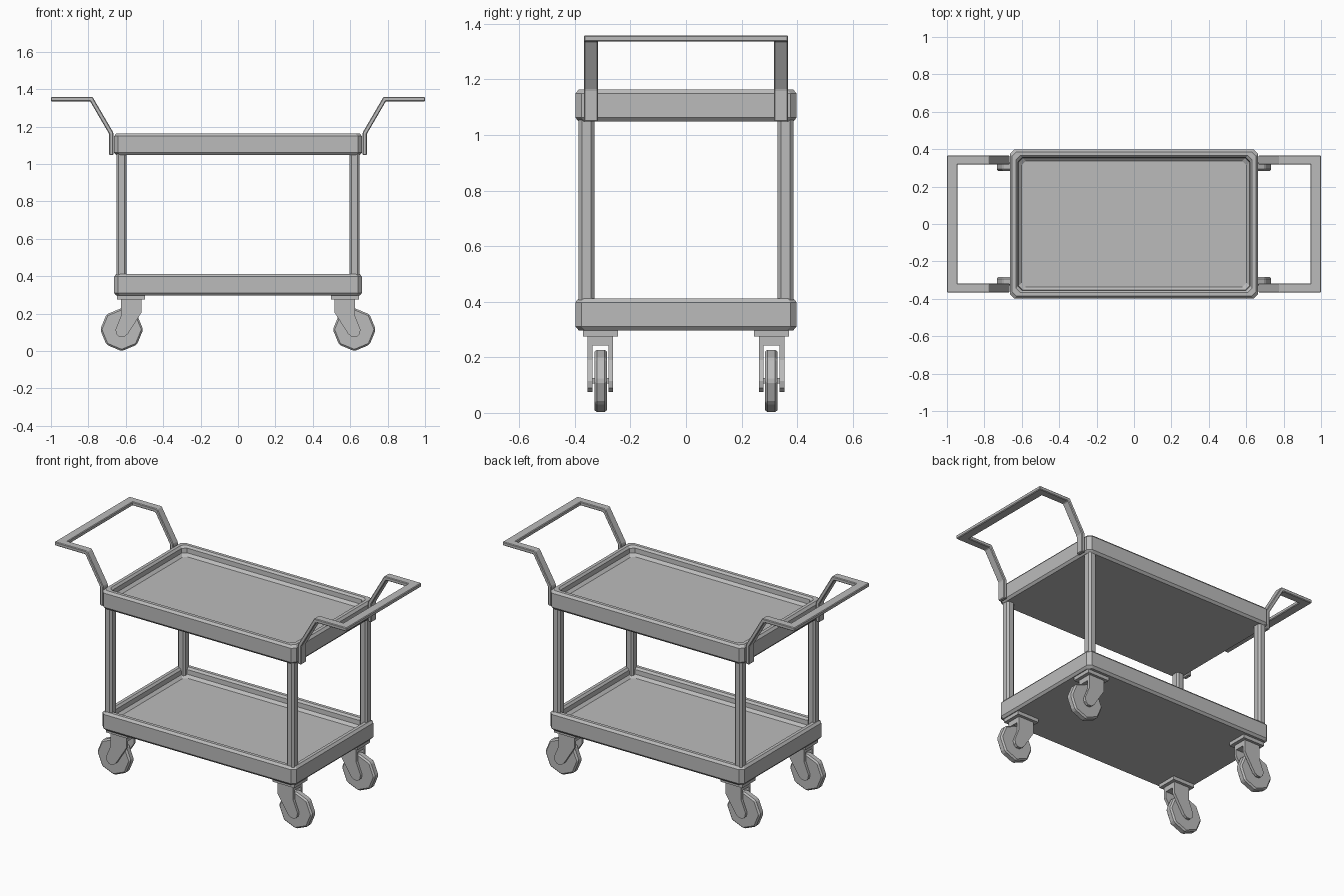
import bpy, bmesh
from math import cos, sin, pi
from mathutils import Vector

cube = bpy.data.objects.get("Cube")
if cube:
    bpy.data.objects.remove(cube, do_unlink=True)

grey = bpy.data.materials.new("plain grey")
grey.use_nodes = True
COLOUR = (0.5, 0.5, 0.5, 1)
grey.diffuse_color = COLOUR
grey.node_tree.nodes["Principled BSDF"].inputs["Base Color"].default_value = COLOUR


def finish(name, bm, sx=1, sy=1):
    """Mirror the mesh by sign, fix its normals and link it as an object."""
    for v in bm.verts:
        v.co.x *= sx
        v.co.y *= sy
    bmesh.ops.recalc_face_normals(bm, faces=bm.faces)
    mesh = bpy.data.meshes.new(name)
    bm.to_mesh(mesh)
    bm.free()
    mesh.materials.append(grey)
    obj = bpy.data.objects.new(name, mesh)
    bpy.context.collection.objects.link(obj)
    return obj


def prism(name, outline, y0, y1, bevel=0, sx=1, sy=1):
    """Extrude an (x, z) outline along y, with chamfered edges."""
    bm = bmesh.new()
    face = bm.faces.new([bm.verts.new((x, y0, z)) for x, z in outline])
    ext = bmesh.ops.extrude_face_region(bm, geom=[face])["geom"]
    moved = [g for g in ext if isinstance(g, bmesh.types.BMVert)]
    bmesh.ops.translate(bm, verts=moved, vec=(0, y1 - y0, 0))
    if bevel:
        bmesh.ops.bevel(bm, geom=bm.edges[:], offset=bevel, segments=1,
                        affect='EDGES', profile=0.5)
    return finish(name, bm, sx, sy)


def box(name, x, y, z, bevel=0, sx=1, sy=1):
    outline = [(x[0], z[0]), (x[1], z[0]), (x[1], z[1]), (x[0], z[1])]
    return prism(name, outline, y[0], y[1], bevel, sx, sy)


def loft(name, centre, half, corner, profile, sx=1, sy=1):
    """Stack chamfered rectangles given as (inset, z) and skin them."""
    bm = bmesh.new()
    rings = []
    for inset, z in profile:
        a, b = half[0] - inset, half[1] - inset
        pts = [(a, b - corner), (a - corner, b), (corner - a, b), (-a, b - corner),
               (-a, corner - b), (corner - a, -b), (a - corner, -b), (a, corner - b)]
        rings.append([bm.verts.new((centre[0] + x, centre[1] + y, z)) for x, y in pts])
    for lo, hi in zip(rings, rings[1:]):
        for i in range(8):
            j = (i + 1) % 8
            bm.faces.new((lo[i], lo[j], hi[j], hi[i]))
    bm.faces.new(rings[0])
    bm.faces.new(rings[-1])
    return finish(name, bm, sx, sy)


def ribbon(path, half):
    """Outline of a bar of even thickness around an (x, z) path, with mitred bends."""
    pts = [Vector(p) for p in path]
    left, right = [], []
    for i, p in enumerate(pts):
        before = (p - pts[i - 1]).normalized() if i else (pts[1] - p).normalized()
        after = (pts[i + 1] - p).normalized() if i < len(pts) - 1 else before
        n0, n1 = Vector((-before.y, before.x)), Vector((-after.y, after.x))
        miter = (n0 + n1).normalized()
        miter *= half / miter.dot(n0)
        left.append(p + miter)
        right.append(p - miter)
    return [tuple(p) for p in left + right[::-1]]


# Two identical trays with a raised rim
for name, z in (("lower_tray", 0.297), ("upper_tray", 1.048)):
    top = z + 0.115
    loft(name, (0, 0), (0.663, 0.398), 0.022,
         [(0.012, z), (0, z + 0.014), (0, top - 0.014), (0.012, top), (0.032, top),
          (0.043, top - 0.012), (0.045, top - 0.04), (0.062, top - 0.055)])

# Corner posts, casters
WHEEL_X, WHEEL_Y, RADIUS = 0.622, 0.307, 0.115
wheel = [(WHEEL_X + RADIUS * cos(i * pi / 4), RADIUS + RADIUS * sin(i * pi / 4))
         for i in range(8)]
prong = [(0.625, 0.275), (0.625, 0.19), (0.655, 0.115), (0.65, 0.09), (0.635, 0.076),
         (0.61, 0.076), (0.59, 0.09), (0.517, 0.205), (0.517, 0.275)]
for sx, side in ((1, "left"), (-1, "right")):
    for sy, end in ((-1, "front"), (1, "back")):
        tag = f"{end}_{side}"
        m = dict(sx=sx, sy=sy)
        loft("post_" + tag, (0.623, 0.358), (0.026, 0.028), 0.011,
             [(0, 0.36), (0, 1.1)], **m)
        box("caster_plate_" + tag, (0.496, 0.646), (0.244, 0.37), (0.275, 0.3), **m)
        box("fork_top_" + tag, (0.517, 0.625), (0.262, 0.354), (0.243, 0.276), **m)
        for part, y in (("inner", 0.262), ("outer", 0.337)):
            prism(f"fork_{part}_prong_{tag}", prong, y, y + 0.017, **m)
        prism("wheel_" + tag, wheel, WHEEL_Y - 0.023, WHEEL_Y + 0.023, 0.009, **m)
        box("axle_" + tag, (0.612, 0.632), (0.27, 0.345), (0.105, 0.125), **m)

# Push handles: two bent arms joined by a grip at each end
bend = [(0.998, 1.347), (0.784, 1.347), (0.678, 1.165), (0.678, 1.048)]
for sx, side in ((1, "left"), (-1, "right")):
    for sy, end in ((-1, "front"), (1, "back")):
        prism(f"handle_arm_{end}_{side}", ribbon(bend, 0.0115), 0.317, 0.367, 0.004,
              sx=sx, sy=sy)
    box("handle_grip_" + side, (0.943, 1.0), (-0.367, 0.367), (1.3355, 1.3585), 0.004, sx=sx)
